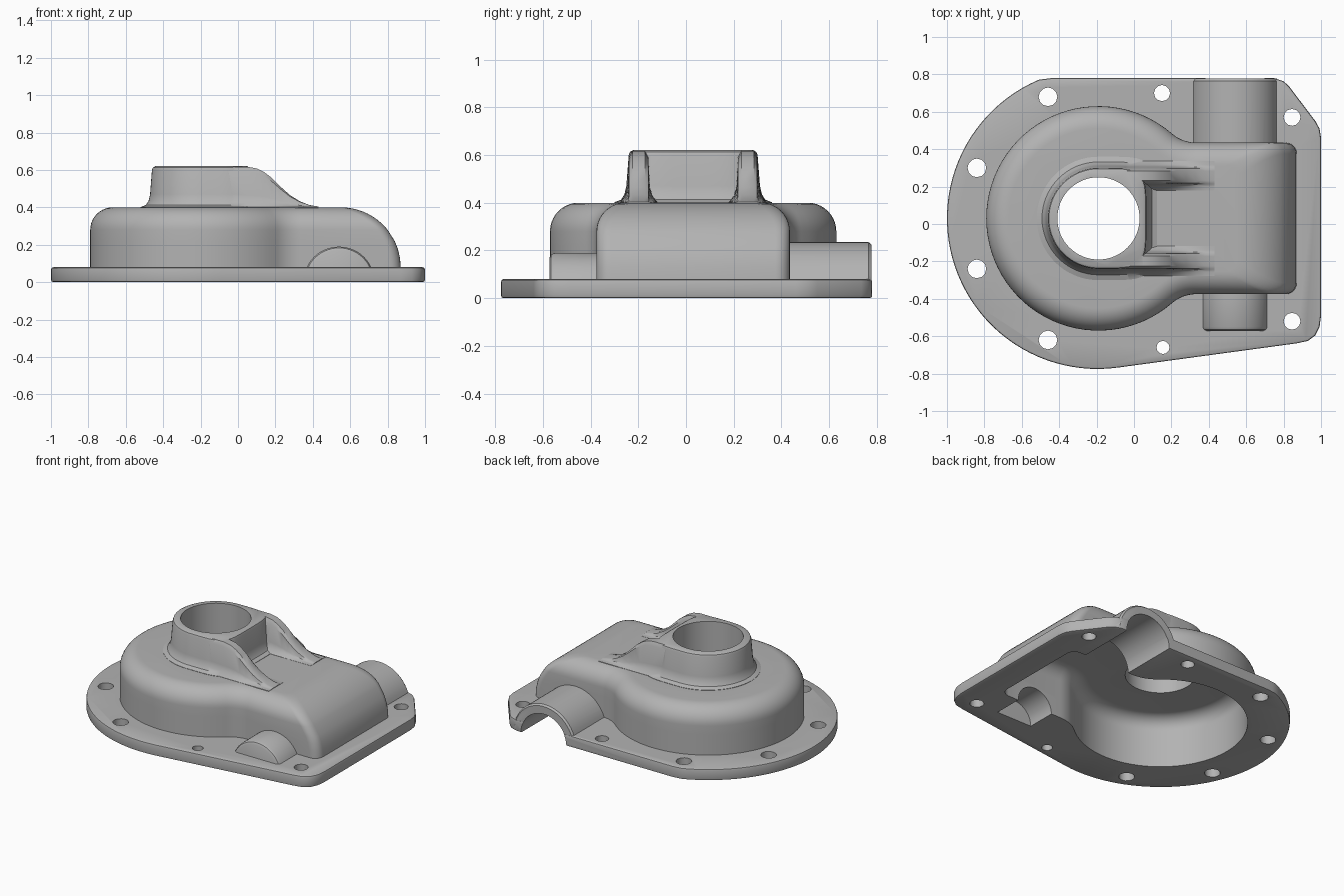
import bpy, bmesh
from math import sin, cos, pi, sqrt, atan2, radians

if "Cube" in bpy.data.objects:
    bpy.data.objects.remove(bpy.data.objects["Cube"])

CX, CY = -0.19, 0.03          # axis of the main bore
TUBE_X = 0.54                 # axis of the shaft tunnels

metal = bpy.data.materials.new("cast grey metal")
metal.use_nodes = True
grey = (0.45, 0.45, 0.45, 1)
metal.diffuse_color = grey
metal.node_tree.nodes["Principled BSDF"].inputs["Base Color"].default_value = grey


def loft(name, rings):
    """Closed solid skinned through rings of equal length."""
    bm = bmesh.new()
    vs = [[bm.verts.new(p) for p in ring] for ring in rings]
    n = len(vs[0])
    for a, b in zip(vs, vs[1:]):
        for i in range(n):
            j = (i + 1) % n
            bm.faces.new((a[i], a[j], b[j], b[i]))
    bm.faces.new(vs[0])
    bm.faces.new(vs[-1])
    bmesh.ops.recalc_face_normals(bm, faces=bm.faces)
    mesh = bpy.data.meshes.new(name)
    bm.to_mesh(mesh)
    bm.free()
    mesh.materials.append(metal)
    obj = bpy.data.objects.new(name, mesh)
    bpy.context.collection.objects.link(obj)
    return obj


def arc(x, y, r, a0, a1, n):
    return [(x + r * cos(a0 + (a1 - a0) * i / n), y + r * sin(a0 + (a1 - a0) * i / n))
            for i in range(n + 1)]


def cylinder(name, x, y, r, z0, z1, n):
    ring = arc(x, y, r, 0, 2 * pi, n)[:-1]
    return loft(name, [[(px, py, z) for px, py in ring] for z in (z0, z1)])


def combine(obj, other, operation):
    mod = obj.modifiers.new(operation.lower(), 'BOOLEAN')
    mod.operation, mod.solver, mod.object = operation, 'EXACT', other
    bpy.context.view_layer.objects.active = obj
    bpy.ops.object.modifier_apply(modifier=mod.name)
    bpy.data.objects.remove(other)


# Flange plate with lightly rounded edges
edge = arc(-0.195, 0.03, 0.805, radians(113), radians(277.7), 48)
edge += [(0.87, -0.638), (0.93, -0.625), (0.97, -0.595), (0.992, -0.55), (1, -0.49),
         (1, 0.46), (0.992, 0.51), (0.97, 0.55), (0.83, 0.735), (0.8, 0.763), (0.75, 0.78),
         (-0.44, 0.78), (-0.48, 0.775)]
housing = loft("gear_housing_cover", [
    [(x * s, y * s, z) for x, y in edge]
    for s, z in ((0.987, 0), (0.997, 0.004), (1, 0.014), (1, 0.066), (0.997, 0.076), (0.987, 0.08))])


# Keyhole-shaped shell outline: round gear case blended into a square end
def case_outline(inset, x_end):
    r, h, f, c = 0.6 - inset, 0.405 - inset, 0.2 + inset, 0.06
    xf = sqrt((r + f) ** 2 - (h + f) ** 2)
    a = atan2(h + f, xf)
    half = arc(x_end - CX - c, h - c, c, 0, pi / 2, 6)
    half += arc(xf, h + f, f, -pi / 2, a - pi, 10)
    half += arc(0, 0, r, a, pi, 30)[1:]
    full = half + [(x, -y) for x, y in half[-2::-1]]
    return [(CX + x, CY + y) for x, y in full]


def case_solid(name, inset, z_floor, top, corner):
    levels = [(inset, z) for z in (z_floor, 0.08, 0.13, 0.18, 0.22)]
    for i in range(11):
        t = pi / 2 * i / 10
        levels.append((inset + corner * (1 - cos(t)), top - corner + corner * sin(t)))
    rings = []
    for d, z in levels:
        k = min(1, max(0, (z - 0.08) / (top - 0.08)))
        x_end = 0.55 + (0.32 - inset) * sqrt(1 - k * k)
        rings.append([(x, y, z) for x, y in case_outline(d, x_end)])
    return loft(name, rings)


combine(housing, case_solid("case", 0, 0.02, 0.4, 0.12), 'UNION')


# Bearing boss: round at the back, squared toward the ribs
def boss_ring(r, z, n=64):
    ring = []
    for i in range(n):
        a = 2 * pi * i / n
        c, s = cos(a), sin(a)
        if c > 1e-6:
            k = (c ** 5 + abs(s) ** 5) ** -0.2
            c, s = 0.95 * c * k, s * k
        ring.append((CX + r * c, CY + r * s, z))
    return ring


combine(housing, loft("boss", [boss_ring(r, z) for r, z in (
    (0.33, 0.37), (0.33, 0.402), (0.302, 0.413), (0.288, 0.435), (0.28, 0.47),
    (0.27, 0.6), (0.265, 0.613), (0.252, 0.62))]), 'UNION')

# Pair of swept ribs running down from the boss
slope = [(-0.05, 0.617), (0.05, 0.617), (0.1, 0.608), (0.14, 0.588), (0.18, 0.558),
         (0.23, 0.508), (0.28, 0.464), (0.33, 0.433), (0.38, 0.413), (0.43, 0.404)]
section = [(0.08, 0), (0.058, 0.13), (0.047, 0.3), (0.04, 0.88), (0.026, 1)]
for side in (-1, 1):
    rings = []
    for x, top in slope:
        half = [(0.08, 0.37)] + [(w, 0.401 + (top - 0.401) * f) for w, f in section]
        full = half + [(-w, z) for w, z in reversed(half)]
        rings.append([(x, CY + side * 0.228 + w, z) for w, z in full])
    combine(housing, loft("rib", rings), 'UNION')


# Half-round shaft tunnels
def arch(name, floor, stations):
    rings = []
    for y, r in stations:
        pts = [(TUBE_X + r, floor)]
        pts += [(x, max(z, floor + 0.01)) for x, z in arc(TUBE_X, 0, r, 0, pi, 28)]
        pts.append((TUBE_X - r, floor))
        rings.append([(x, y, z) for x, z in pts])
    return loft(name, rings)


combine(housing, arch("rear_tunnel", 0.02, [(0.37, 0.235), (0.765, 0.235), (0.777, 0.225)]), 'UNION')
combine(housing, arch("front_tunnel", 0.02,
                      [(-0.3, 0.19), (-0.55, 0.19), (-0.565, 0.183), (-0.572, 0.17)]), 'UNION')

# Hollow inside, tunnel bores and main bore
combine(housing, case_solid("cavity", 0.055, -0.03, 0.345, 0.09), 'DIFFERENCE')
combine(housing, arch("rear_bore", -0.03, [(0.25, 0.173), (0.9, 0.173)]), 'DIFFERENCE')
combine(housing, arch("front_bore", -0.03, [(-0.2, 0.135), (-0.52, 0.135)]), 'DIFFERENCE')
combine(housing, cylinder("main_bore", CX, CY, 0.22, -0.1, 0.8, 64), 'DIFFERENCE')

# Bolt holes around the flange
for x, y, r in ((-0.46, 0.68, 0.05), (-0.84, 0.3, 0.05), (-0.84, -0.24, 0.05), (-0.46, -0.62, 0.05),
                (0.15, 0.7, 0.043), (0.155, -0.66, 0.035), (0.845, 0.57, 0.045), (0.845, -0.52, 0.045)):
    combine(housing, cylinder("bolt_hole", x, y, r, -0.1, 0.3, 12), 'DIFFERENCE')

# Smooth castings with crisp machined edges
bpy.ops.object.select_all(action='DESELECT')
housing.select_set(True)
bpy.context.view_layer.objects.active = housing
bpy.ops.object.shade_smooth_by_angle(angle=radians(32))
